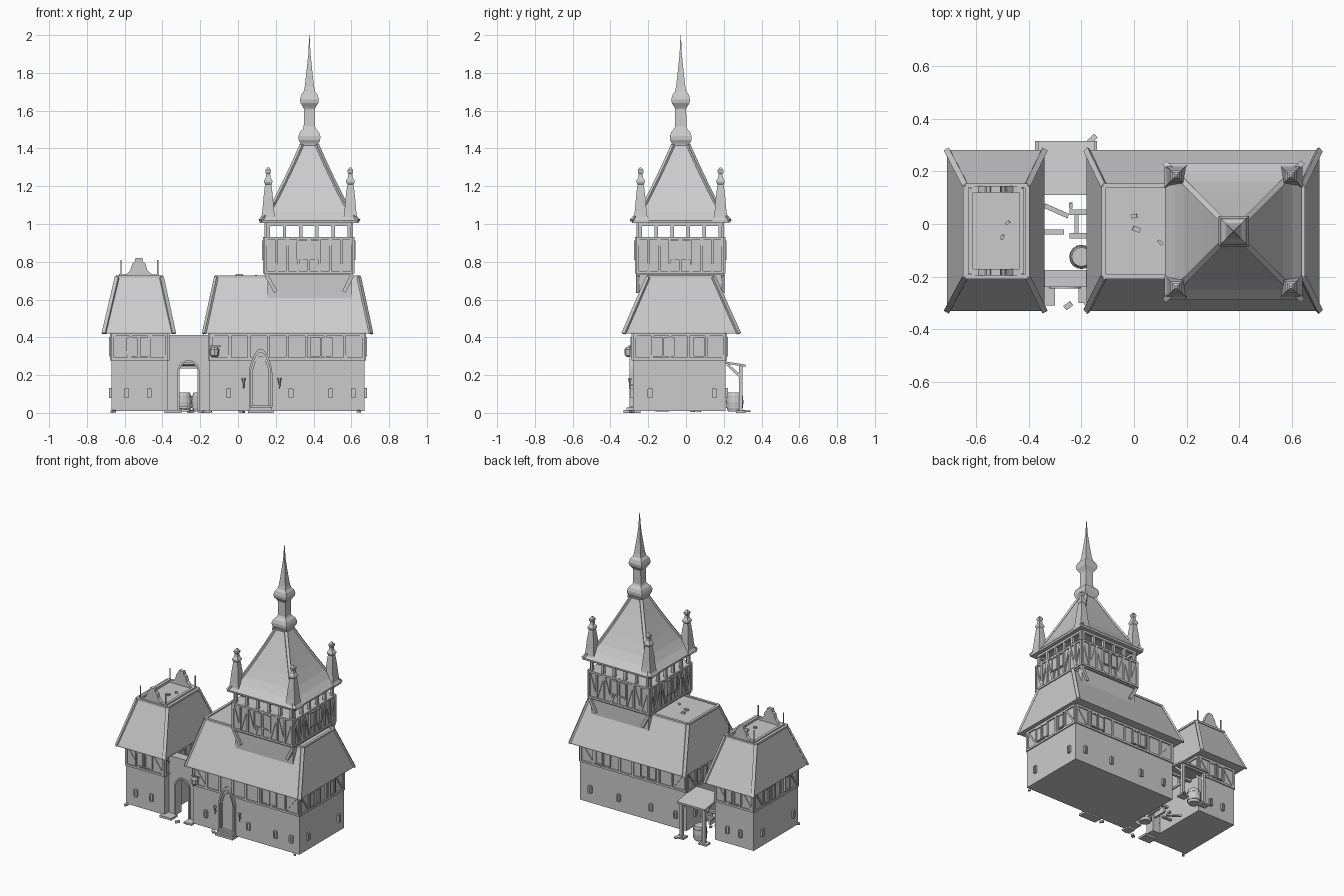
import bpy, bmesh, math, random
from mathutils import Vector as V

if "Cube" in bpy.data.objects:
    bpy.data.objects.remove(bpy.data.objects["Cube"])
random.seed(4)

def make(name, parts):
    """Join (verts, faces) pieces into one object."""
    vs, fs = [], []
    for v, f in parts:
        n = len(vs)
        vs += [tuple(p) for p in v]
        fs += [[i + n for i in q] for q in f]
    me = bpy.data.meshes.new(name)
    me.from_pydata(vs, [], fs)
    bm = bmesh.new()
    bm.from_mesh(me)
    bmesh.ops.recalc_face_normals(bm, faces=bm.faces)
    bm.to_mesh(me)
    bm.free()
    ob = bpy.data.objects.new(name, me)
    bpy.context.collection.objects.link(ob)
    return ob

def stack(rings):
    """Skin closed rings of equal length, capped at both ends."""
    n = len(rings[0])
    v = [p for r in rings for p in r]
    f = [[k*n + i, k*n + (i+1) % n, (k+1)*n + (i+1) % n, (k+1)*n + i]
         for k in range(len(rings)-1) for i in range(n)]
    return v, f + [list(range(n)), list(range(len(v)-n, len(v)))]

def rect(x0, x1, y0, y1, z):
    return [(x0, y0, z), (x1, y0, z), (x1, y1, z), (x0, y1, z)]

def box(x0, x1, y0, y1, z0, z1):
    return stack([rect(x0, x1, y0, y1, z0), rect(x0, x1, y0, y1, z1)])

def bar(p, q, n, w=.016, d=.016):
    p, q, n = V(p), V(q), V(n).normalized()
    s = (q-p).cross(n).normalized()*w/2
    n = s.cross(q-p).normalized()*d/2
    return stack([[c-s-n, c+s-n, c+s+n, c-s+n] for c in (p, q)])

def spire(cx, cy, prof):
    return stack([rect(cx-h, cx+h, cy-h, cy+h, z) for h, z in prof])

def lathe(cx, cy, prof, n=16):
    return stack([[(cx + r*math.cos(2*math.pi*i/n), cy + r*math.sin(2*math.pi*i/n), z)
                   for i in range(n)] for r, z in prof])

def prism(pts, y0, y1):
    return stack([[(x, y, z) for x, z in pts] for y in (y0, y1)])

def sides(x0, x1, y0, y1):
    """Each wall: (length, mapping u,z,out -> point, normal)."""
    return [(x1-x0, lambda u, z, o=0: (x0+u, y0-o, z), (0, -1, 0)),
            (y1-y0, lambda u, z, o=0: (x1+o, y0+u, z), (1, 0, 0)),
            (x1-x0, lambda u, z, o=0: (x1-u, y1+o, z), (0, 1, 0)),
            (y1-y0, lambda u, z, o=0: (x0-o, y1-u, z), (-1, 0, 0))]

def timbers(rc, z0, z1, step, w=.014):
    out = []
    for L, P, n in sides(*rc):
        k = max(2, round(L/step))
        us = [w/2 + i*(L-w)/k for i in range(k+1)]
        out += [bar(P(0, z), P(L, z), n, w) for z in (z0, z1-w/2)]
        out += [bar(P(u, z0), P(u, z1), n, w) for u in us]
        for i in range(k):
            a, b = (us[i], us[i+1]) if i % 2 else (us[i+1], us[i])
            if i in (0, k-1) or step < .07:
                out.append(bar(P(a, z0), P(b, z1), n, w*.8, .011))
    return out

def window(P, n, u, zc, w, h):
    t = .008
    out = [bar(P(u, zc-h/2), P(u, zc+h/2), n, w, .012)]
    out += [bar(P(u+s*w/2, zc-h/2), P(u+s*w/2, zc+h/2), n, t, .026) for s in (-1, 1)]
    out += [bar(P(u-w/2, zc+s*h/2), P(u+w/2, zc+s*h/2), n, t, .026) for s in (-1, 1)]
    return out

def hip_roof(name, a, b, z0, z1):
    lo, hi = rect(*a, z0), rect(*b, z1)
    make(name, [stack([lo, rect(*a, z0+.008), hi])])
    trim = [bar(lo[i], hi[i], V(hi[i])-V((sum(b[:2])/2, sum(b[2:])/2, 0)), .022, .012) for i in range(4)]
    trim += [bar(hi[i], hi[(i+1) % 4], (0, 0, 1), .018, .014) for i in range(4)]
    make(name + "_trim", trim)

# Two stone and timber houses
left, main = (-.67, -.37, -.28, .21), (-.15, .67, -.28, .21)
for nm, rc, wins, slits in (
        ("left_house", left, [[.11, .18], [.13, .19, .36], [.11, .18], [.13, .2, .36]],
         [[.08, .2], [.09, .43], [.1, .2], [.09, .43]]),
        ("main_house", main, [[.56, .62], [.13, .19, .35], [.15, .21, .5, .56], [.13, .19, .35]],
         [[.1, .43, .64, .76], [.09, .43], [.08, .3, .55, .74], [.09, .43]])):
    make(nm + "_walls", [box(*rc, .01, .43)])
    make(nm + "_timbers", timbers(rc, .285, .42, .1))
    w, s = [], []
    for (L, P, n), wu, su in zip(sides(*rc), wins, slits):
        for u in wu:
            w += window(P, n, u, .35, .05, .095)
        for u in su:
            s += window(P, n, u, .105, .018, .045)
    make(nm + "_windows", w)
    make(nm + "_slits", s)
hip_roof("left_roof", (-.71, -.34, -.33, .28), (-.64, -.405, -.2, .145), .42, .72)
hip_roof("main_roof", (-.18, .705, -.33, .28), (-.115, .64, -.2, .145), .42, .72)

# Scrolled gables, side rails and finial rods on the left roof
half = [(.1, .715), (.1, .73), (.065, .735), (.045, .755), (.035, .79), (.022, .8), (.018, .82)]
gable = [(-.525+x, z) for x, z in half] + [(-.525-x, z) for x, z in reversed(half)]
make("roof_gables", [prism(gable, y, y+.025) for y in (-.195, .12)])
make("roof_rails", [box(x, x+.018, -.19, .14, .72, .735) for x in (-.63, -.435)])
make("roof_rods", [box(x-.003, x+.003, y-.003, y+.003, .72, .81)
                   for x in (-.62, -.425) for y in (-.19, .135)])

# Tower shaft and overhanging timbered storey
tow = (.14, .61, -.262, .202)
make("tower_base", [box(.155, .6, -.25, .19, .6, .74)])
make("tower_storey", [box(*tow, .73, .93)])
make("tower_timbers", timbers(tow, .745, .93, .06, .013))
w = []
for L, P, n in sides(*tow):
    for u in (.2, .265):
        w += window(P, n, u, .86, .05, .095)
make("tower_windows", w)
make("brackets", [bar((x, y, .64), (x2, y, .73), (0, 1, 0), .02, .02)
                  for x, x2 in ((.2, .15), (.56, .605)) for y in (-.255, .195)])

# Open gallery under the spire
posts = []
for L, P, n in sides(.15, .6, -.252, .192):
    for i in range(6):
        u = .01 + i*(L-.02)/5
        posts.append(bar(P(u, .92), P(u, 1.02), n, .018, .018))
    posts.append(bar(P(0, 1.0), P(L, 1.0), n, .02, .02))
make("gallery_posts", posts)

# Main spire with two bulbs
cx, cy = .378, -.028
prof = [(.258, 1.005), (.26, 1.018), (.222, 1.06), (.188, 1.11), (.152, 1.18), (.118, 1.25),
        (.085, 1.32), (.058, 1.38), (.04, 1.42)]
make("spire_roof", [spire(cx, cy, prof)])
make("spire_hips", [bar((cx+sx*a[0], cy+sy*a[0], a[1]), (cx+sx*b[0], cy+sy*b[0], b[1]), (sx, sy, .8), .02, .012)
                    for a, b in zip(prof[1:], prof[2:]) for sx in (-1, 1) for sy in (-1, 1)])
make("spire_top", [spire(cx, cy, [
    (.045, 1.415), (.047, 1.425), (.057, 1.445), (.058, 1.465), (.05, 1.487), (.034, 1.505), (.03, 1.515),
    (.029, 1.61), (.034, 1.62), (.047, 1.64), (.05, 1.66), (.043, 1.685), (.031, 1.7), (.025, 1.725),
    (.015, 1.81), (.006, 1.9), (.001, 2.0)])])

# Four corner turrets
tp = [(.045, 1.005), (.045, 1.02), (.036, 1.035), (.031, 1.07), (.025, 1.14), (.018, 1.2), (.016, 1.21),
      (.022, 1.22), (.022, 1.23), (.013, 1.245), (.01, 1.265), (.015, 1.275), (.015, 1.285), (.004, 1.3)]
make("corner_turrets", [spire(x, y, tp) for x in (.16, .595) for y in (-.24, .183)])

# Gate wall with round arch
arc = [(-.262+.048*math.cos(t*math.pi/10), .22+.048*math.sin(t*math.pi/10)) for t in range(11)]
make("gate_wall", [prism([(-.38, .01), (-.38, .41), (-.14, .41), (-.14, .01), (-.214, .01)] + arc
                         + [(-.31, .01)], -.235, -.18)])
make("gate_cap", [box(-.38, -.14, -.24, -.175, .395, .412)])
out = [(-.262+(x+.262)*1.22, .22+(z-.22)*1.22) for x, z in arc]
make("gate_arch_trim", [prism([arc[i], arc[i+1], out[i+1], out[i]], -.245, -.23) for i in range(10)]
     + [box(-.322, -.31, -.245, -.23, .01, .22), box(-.214, -.202, -.245, -.23, .01, .22)])
make("gate_slab", [box(-.39, -.3, -.31, -.24, 0, .015), box(-.21, -.15, -.3, -.24, 0, .012)])

# Pointed doorway and steps
def pointed(w, z0, zs, zt):
    r = [(w*math.cos(t)**.8, zs+(zt-zs)*math.sin(t)**1.0 * (.75+.25*math.sin(t)**6))
         for t in [i*math.pi/16 for i in range(8)]]
    p = [(w, z0)] + r
    return [(.12+x, z) for x, z in p] + [(.12, zt)] + [(.12-x, z) for x, z in reversed(p)]
o, m, i_ = pointed(.062, .03, .2, .34), pointed(.052, .03, .2, .32), pointed(.042, .03, .2, .3)
def ring(a, b, y0, y1):
    return [prism([a[k], a[k+1], b[k+1], b[k]], y0, y1) for k in range(len(a)-1)]
make("door_surround", ring(o, m, -.3, -.27) + ring(m, i_, -.292, -.27))
make("door", [prism(i_, -.284, -.27)])
make("door_steps", [box(.12-w, .12+w, y, -.27, 0, z) for w, y, z in
                    ((.068, -.33, .015), (.06, -.315, .028), (.052, -.3, .04))])

# Torches and hanging lantern on the front
make("torches", [lathe(x, -.298, [(.003, .13), (.005, .16), (.011, .18), (.009, .186)], 6) for x in (.03, .22)]
     + [box(x-.003, x+.003, -.3, -.275, .145, .15) for x in (.03, .22)])
make("lantern", [lathe(-.125, -.3, [(.012, .295), (.024, .305), (.026, .335), (.014, .35)], 8),
                 box(-.15, -.09, -.304, -.296, .35, .356), box(-.15, -.144, -.304, -.275, .35, .356)])

# Lean-to shed behind the passage
make("shed_roof", [stack([[(x, .11, .275), (x, .11, .287), (x, .315, .256), (x, .315, .244)] for x in (-.365, -.15)])])
make("shed_frame", [box(x-.01, x+.01, .28, .3, .01, .25) for x in (-.345, -.17)]
     + [box(-.355, -.16, .28, .3, .235, .25), box(-.37, -.15, .12, .14, .255, .275)]
     + [bar((x, .29, .19), (x, .22, .255), (1, 0, 0), .014, .014) for x in (-.345, -.17)]
     + [box(x-.03, x+.03, .265, .315, 0, .012) for x in (-.345, -.17)])
make("loose_planks", [bar((-.2, .28, .012), (-.145, .335, .008), (0, 0, 1), .02, .008),
                      bar((-.34, .07, .02), (-.25, .03, .01), (0, 0, 1), .018, .012),
                      bar((-.34, -.03, .03), (-.265, -.03, .03), (0, 0, 1), .02, .012)])

# Barrels and a bench in the passage
bp = [(.036, .008), (.044, .035), (.046, .058), (.044, .08), (.036, .108)]
for nm, x, y in (("rear_barrel", -.29, .258), ("passage_barrel", -.2, -.125)):
    ob = make(nm, [lathe(x, y, bp)] + [lathe(x, y, [(r, z-.005), (r, z+.005)]) for r, z in ((.045, .03), (.045, .085))])
make("bench", [box(-.245, -.15, y, y+.02, .05, .065) for y in (-.055, .035)]
     + [box(x, x+.015, -.05, .05, .01, .05) for x in (-.225, -.175)])

# Scattered stones on roofs and ground
st = []
for x, y, z in ((-.48, .005, .728), (-.5, -.05, .728), (0, .03, .728), (.01, -.02, .728), (.1, -.07, .722),
                (-.24, .07, .01), (-.18, -.3, .008), (-.25, -.31, .006), (.02, -.3, .006), (.64, -.29, .008), (-.66, -.29, .008)):
    a, s = random.uniform(0, 3), random.uniform(.008, .016)
    d = V((math.cos(a), math.sin(a), .1))*s
    st.append(bar(V((x, y, z))-d, V((x, y, z))+d, (0, 0, 1), s*1.3, .012))
make("stones", st)
